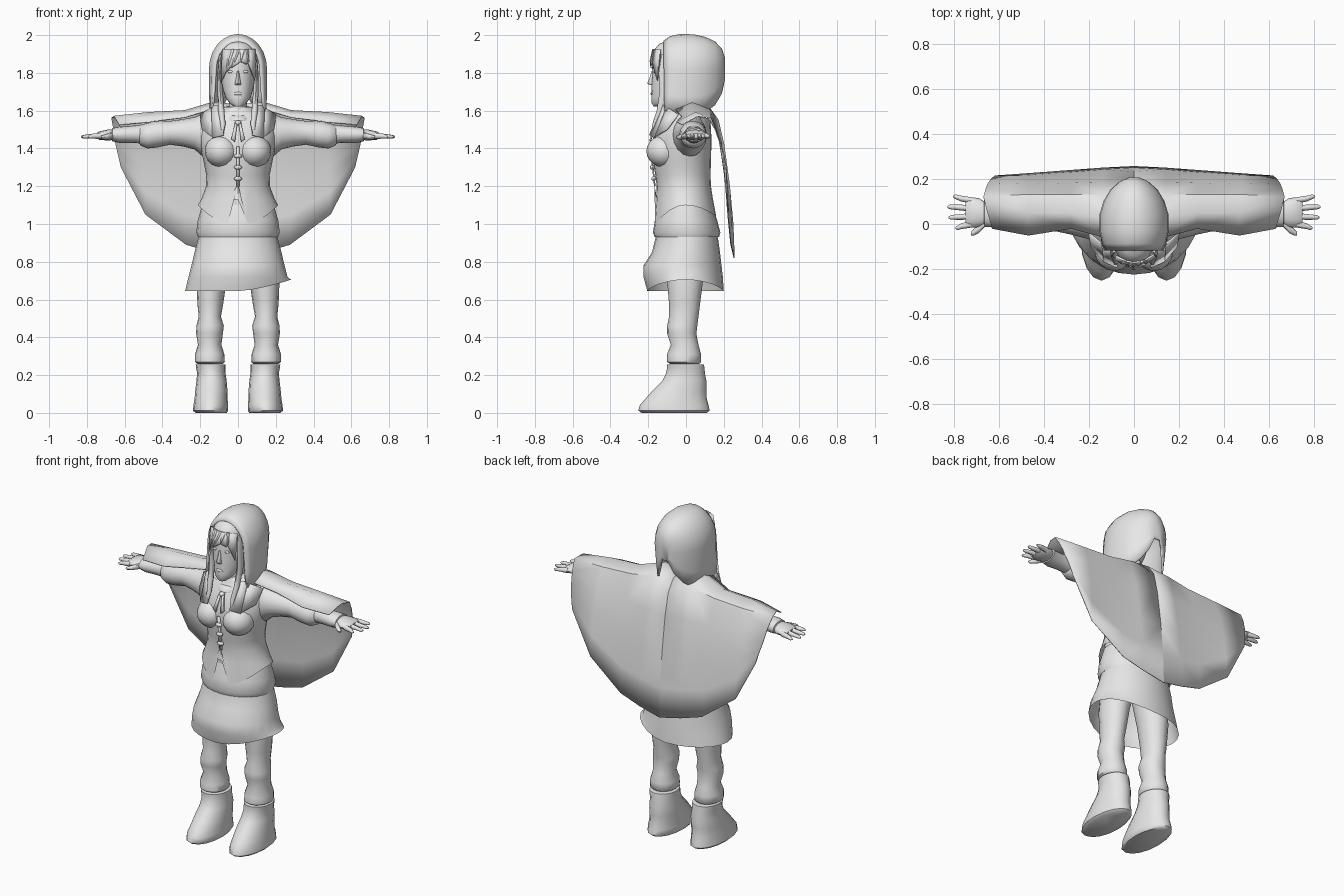
import bpy, bmesh, math
from mathutils import Vector

grey = bpy.data.materials.new("plain_grey")
grey.diffuse_color = (0.8, 0.8, 0.8, 1)


def finish(name, bm, mirror=False, thick=0, angle=50):
    """Turn a bmesh into a smooth-shaded, optionally mirrored part."""
    bmesh.ops.recalc_face_normals(bm, faces=bm.faces)
    me = bpy.data.meshes.new(name)
    bm.to_mesh(me)
    bm.free()
    me.materials.append(grey)
    ob = bpy.data.objects.new(name, me)
    bpy.context.collection.objects.link(ob)
    bpy.ops.object.select_all(action='DESELECT')
    ob.select_set(True)
    bpy.context.view_layer.objects.active = ob
    bpy.ops.object.shade_smooth_by_angle(angle=math.radians(angle))
    if thick:
        m = ob.modifiers.new("thickness", 'SOLIDIFY')
        m.thickness, m.offset = thick, 0
    if mirror:
        m = ob.modifiers.new("mirror", 'MIRROR')
        m.use_clip = True
        m.merge_threshold = 0.0005
    return ob


def skin(bm, rows, closed):
    """Bridge rows of equal length with quads."""
    vr = [[bm.verts.new(p) for p in r] for r in rows]
    n = len(rows[0])
    for a, b in zip(vr, vr[1:]):
        for i in range(n if closed else n - 1):
            j = (i + 1) % n
            bm.faces.new((a[i], a[j], b[j], b[i]))
    return vr


def loft(name, axis, rings, n=16, mirror=False, caps=True, hem=None):
    """Rings are (position, a0, a1, b0, b1): extents on the two other axes."""
    rows = []
    for k, (p, a0, a1, b0, b1) in enumerate(rings):
        row = []
        for i in range(n):
            t = 2 * math.pi * i / n
            a = (a0 + a1) / 2 + (a1 - a0) / 2 * math.cos(t)
            b = (b0 + b1) / 2 + (b1 - b0) / 2 * math.sin(t)
            q = hem(a, b, t) if hem and k == 0 else p
            row.append((q, a, b) if axis == 'x' else (a, b, q))
        rows.append(row)
    bm = bmesh.new()
    vr = skin(bm, rows, True)
    if caps:
        bm.faces.new(vr[0])
        bm.faces.new(vr[-1])
    return finish(name, bm, mirror)


def body(name, rings, **kw):
    """Centred rings (z, half width, front y, back y)."""
    return loft(name, 'z', [(z, -w, w, f, b) for z, w, f, b in rings], n=24, **kw)


def plate(name, pts, thick=0.008, mirror=False):
    bm = bmesh.new()
    bm.faces.new([bm.verts.new(p) for p in pts])
    return finish(name, bm, mirror, thick)


def ball(name, c, r, mirror=False, seg=16):
    bm = bmesh.new()
    bmesh.ops.create_uvsphere(bm, u_segments=seg, v_segments=seg // 2 + 2, radius=1)
    for v in bm.verts:
        v.co = Vector((v.co.x * r[0] + c[0], v.co.y * r[1] + c[1], v.co.z * r[2] + c[2]))
    return finish(name, bm, mirror)


# Legs and boots
loft("leg", 'z', [(.26, .08, .215, -.085, .07), (.27, .07, .228, -.1, .08), (.31, .072, .228, -.1, .08),
                  (.36, .088, .212, -.08, .066), (.42, .08, .222, -.1, .055), (.46, .075, .22, -.1, .06),
                  (.51, .09, .208, -.09, .066), (.58, .078, .215, -.09, .075), (.7, .06, .22, -.1, .09),
                  (.9, .01, .2, -.11, .11)], mirror=True)
loft("boot", 'z', [(0, .06, .225, -.235, .11), (.012, .052, .238, -.252, .125), (.04, .053, .236, -.245, .12),
                   (.075, .055, .23, -.215, .11), (.12, .056, .226, -.175, .108), (.17, .06, .22, -.125, .108),
                   (.21, .066, .216, -.105, .1), (.24, .066, .222, -.1, .098), (.255, .066, .224, -.1, .095),
                   (.257, .085, .21, -.085, .07)], mirror=True)

# Skirt with a hem that rises on one side
body("skirt", [(.65, .28, -.205, .2), (.72, .262, -.225, .195), (.78, .247, -.225, .188),
               (.85, .23, -.18, .18), (.92, .212, -.163, .17), (1.0, .19, -.14, .15)], caps=False,
     hem=lambda x, y, t: .645 + .06 * max(0, x / .28) ** 1.5)

# Shirt and torso
body("shirt_hem", [(.94, .19, -.15, .155), (.93, .212, -.165, .175), (.955, .221, -.175, .182),
                   (1.02, .213, -.165, .165), (1.1, .19, -.14, .14)],
     hem=lambda x, y, t: .95)
body("torso", [(.98, .19, -.14, .14), (1.1, .185, -.14, .13), (1.22, .158, -.14, .122), (1.35, .175, -.16, .125),
               (1.45, .19, -.165, .125), (1.53, .185, -.14, .122), (1.58, .15, -.11, .115),
               (1.62, .07, -.095, .08)])


def vest_hem(x, y, t):
    s = math.sin(t)
    if s < -.99:
        return 1.21
    return 1.10 - (.11 * s * s if s < 0 else .06 * s * s)


# Vest with pointed front, chest and clasps
body("vest", [(1.05, .212, -.168, .16), (1.13, .195, -.158, .143), (1.2, .169, -.155, .132),
              (1.26, .168, -.163, .13), (1.33, .182, -.175, .132), (1.4, .197, -.18, .134),
              (1.47, .205, -.172, .134), (1.54, .198, -.14, .13), (1.585, .16, -.112, .12)],
     caps=False, hem=vest_hem)
ball("vest_chest", (.088, -.115, 1.385), (.088, .095, .085), mirror=True)
for i, z in enumerate((1.24, 1.30, 1.36)):
    ball("vest_clasp_%d" % i, (0, -.17 - .008 * i, z), (.022, .014, .012), seg=8)
plate("vest_seam", [(-.008, -.165, 1.2), (.008, -.165, 1.2), (.008, -.188, 1.41), (-.008, -.188, 1.41)])

# Sleeves, forearms and hands
loft("sleeve", 'x', [(.13, -.06, .1, 1.35, 1.6), (.19, -.07, .11, 1.36, 1.58), (.23, -.06, .105, 1.395, 1.565),
                     (.29, -.045, .105, 1.41, 1.555), (.36, -.03, .1, 1.42, 1.545), (.43, -.035, .11, 1.405, 1.545),
                     (.48, -.03, .108, 1.4, 1.535), (.515, -.015, .095, 1.415, 1.525),
                     (.525, .0, .08, 1.43, 1.51)], mirror=True)
loft("forearm", 'x', [(.5, -.008, .09, 1.425, 1.525), (.56, -.008, .09, 1.43, 1.52), (.63, -.015, .1, 1.43, 1.515),
                      (.665, -.012, .11, 1.438, 1.508), (.67, .01, .09, 1.45, 1.49)], mirror=True)
loft("palm", 'x', [(.65, .005, .09, 1.445, 1.5), (.69, -.015, .115, 1.442, 1.5), (.735, -.015, .12, 1.446, 1.49),
                   (.75, 0, .105, 1.455, 1.48)], n=12, mirror=True)
for i, (y, tip) in enumerate([(-.002, .795), (.034, .825), (.07, .83), (.105, .805)]):
    d = (y - .05) * .15
    loft("finger_%d" % i, 'x', [(.725, y - .014, y + .014, 1.45, 1.484),
                                (.77, y + d - .013, y + d + .013, 1.452, 1.478),
                                (tip - .01, y + 2 * d - .01, y + 2 * d + .01, 1.453, 1.471),
                                (tip, y + 2 * d - .004, y + 2 * d + .004, 1.457, 1.466)], n=8, mirror=True)
loft("thumb", 'x', [(.66, -.01, .035, 1.45, 1.488), (.69, -.04, .0, 1.448, 1.478),
                    (.715, -.052, -.025, 1.448, 1.47), (.725, -.05, -.035, 1.453, 1.465)], n=8, mirror=True)

# Neck and head
body("neck", [(1.52, .07, -.11, .05), (1.58, .05, -.1, .04), (1.7, .045, -.1, .04)])
body("head", [(1.622, .022, -.172, -.12), (1.64, .045, -.182, -.09), (1.67, .066, -.184, -.03),
              (1.71, .08, -.182, .02), (1.76, .089, -.182, .06), (1.82, .094, -.176, .09), (1.88, .094, -.174, .09),
              (1.93, .08, -.15, .07), (1.965, .045, -.1, .03)])
loft("nose", 'z', [(1.735, -.017, .017, -.19, -.165), (1.745, -.016, .016, -.206, -.165),
                   (1.775, -.01, .01, -.193, -.165), (1.81, -.006, .006, -.181, -.165)], n=8)
ball("lips", (0, -.18, 1.69), (.024, .008, .009), seg=10)
ball("eye", (.038, -.163, 1.806), (.018, .008, .008), mirror=True, seg=10)


# Hair: cap, swept fringe and hanging side locks
def hair_y(x):
    return -.19 + 5 * x * x


body("hair_cap", [(1.88, .1, -.178, .09), (1.92, .095, -.172, .085), (1.955, .07, -.14, .06), (1.975, .03, -.08, .02)])
for i, (x0, x1, tx, tz) in enumerate([(-.02, .04, -.035, 1.825), (-.05, .01, -.065, 1.80), (-.08, -.02, -.088, 1.75),
                                      (.01, .055, .045, 1.845), (.04, .09, .088, 1.76)]):
    mx = (x0 + x1 + tx) / 3
    plate("fringe_%d" % i, [(x0, hair_y(x0) + .015, 1.925), (x1, hair_y(x1) + .015, 1.925),
                            (mx + .022, hair_y(mx + .022), 1.86), (tx, hair_y(tx), tz),
                            (mx - .022, hair_y(mx - .022), 1.86)])
loft("side_lock", 'z', [(1.47, .078, .088, -.185, -.175), (1.53, .066, .094, -.178, -.15),
                        (1.6, .072, .105, -.155, -.12), (1.7, .08, .108, -.14, -.09),
                        (1.8, .088, .108, -.145, -.08), (1.9, .08, .1, -.13, -.07)], n=8, mirror=True)

# Hood: arches running from the face rim to the back of the head
rows = []
for y, w, top, low, lw in [(-.115, .118, 1.965, 1.60, .135), (-.085, .135, 1.988, 1.59, .142),
                           (-.03, .148, 2.0, 1.58, .145), (.04, .148, 1.998, 1.58, .135), (.1, .13, 1.985, 1.59, .115),
                           (.15, .1, 1.962, 1.63, .08), (.185, .06, 1.925, 1.69, .045), (.2, .025, 1.88, 1.76, .02)]:
    arch = [(lw, y, low), ((lw + w) / 2, y, low * .6 + 1.82 * .4)]
    for i in range(13):
        t = math.pi * i / 12
        arch.append((w * math.cos(t), y, 1.82 + (top - 1.82) * math.sin(t)))
    arch += [(-x, yy, z) for x, yy, z in (arch[1], arch[0])]
    rows.append(arch)
bm = bmesh.new()
vr = skin(bm, rows, False)
bm.faces.new(vr[-1])
finish("hood", bm, thick=.012)

# Collar flaps and neck tie
plate("collar_flap", [(.085, -.125, 1.63), (.14, -.105, 1.63), (.135, -.165, 1.455), (.075, -.192, 1.47)], mirror=True)
plate("collar_side", [(.13, -.1, 1.62), (.2, -.04, 1.58), (.19, -.1, 1.5), (.135, -.165, 1.46)], mirror=True)
body("neck_band", [(1.545, .075, -.15, .06), (1.56, .08, -.145, .06), (1.575, .066, -.125, .05)])
ball("tie_knot", (0, -.155, 1.535), (.018, .016, .014), seg=8)
plate("tie_end", [(.004, -.16, 1.535), (.016, -.16, 1.535), (.036, -.188, 1.45), (.016, -.19, 1.435)], mirror=True)

# Cape: columns from the middle outward, each from the front edge over the arm to the hem
cape = [
    [(0, .06, 1.63), (0, .12, 1.62), (0, .17, 1.55), (0, .2, 1.42), (0, .23, 1.2), (0, .248, 1.0), (0, .255, .82)],
    [(.13, -.06, 1.61), (.13, .03, 1.645), (.14, .13, 1.6), (.14, .185, 1.42), (.14, .217, 1.2), (.14, .24, 1.02),
     (.14, .248, .85)],
    [(.28, -.02, 1.565), (.28, .05, 1.6), (.28, .13, 1.575), (.28, .18, 1.43), (.28, .21, 1.22), (.28, .228, 1.05),
     (.275, .238, .89)],
    [(.47, -.05, 1.54), (.47, .05, 1.59), (.47, .13, 1.565), (.475, .175, 1.45), (.48, .2, 1.3), (.485, .213, 1.17),
     (.49, .222, 1.05)],
    [(.63, -.02, 1.525), (.655, .06, 1.57), (.67, .12, 1.56), (.66, .155, 1.5), (.65, .18, 1.43), (.635, .2, 1.365),
     (.62, .213, 1.3)]]
bm = bmesh.new()
skin(bm, cape, False)
finish("cape", bm, mirror=True, thick=.006)
